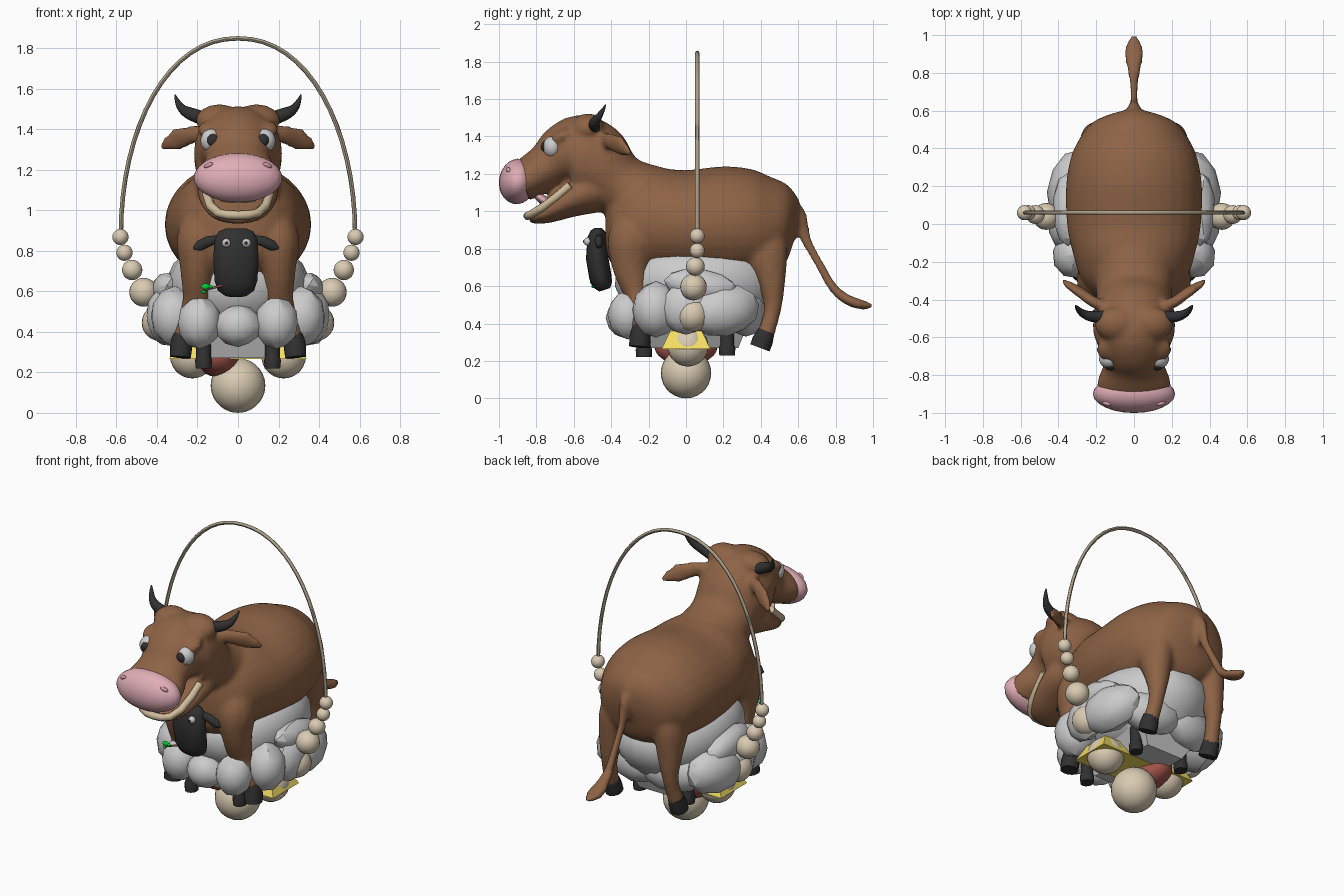
import bpy, bmesh, math
from mathutils import Vector, Matrix, Euler

BROWN, PINK = (.27, .125, .06, 1), (.75, .42, .47, 1)
BEAD, TAN, DARK = (.70, .60, .45, 1), (.62, .50, .33, 1), (.03, .03, .03, 1)
CORD, RED, YELLOW, GREEN = (.40, .34, .25, 1), (.36, .09, .07, 1), (.9, .72, .12, 1), (0, .6, .04, 1)
mats = {}


def dense(rings, steps=4):
    """Catmull-Rom refinement of a ring list."""
    out, n = [], len(rings)
    for i in range(n - 1):
        a, b, c, d = (rings[max(0, min(n - 1, i + k))] for k in (-1, 0, 1, 2))
        for s in range(steps):
            t = s / steps
            out.append(tuple(.5 * (2 * q + (r - p) * t + (2 * p - 5 * q + 4 * r - u) * t * t
                                   + (3 * q - p - 3 * r + u) * t ** 3) for p, q, r, u in zip(a, b, c, d)))
    return out + [rings[-1]]


def loft(bm, rings, n=16, ref=(1, 0, 0), along=None):
    """Closed tube through rings (x, y, z, side radius, other radius)."""
    pts = [Vector(r[:3]) for r in rings]
    loops = []
    for i, r in enumerate(rings):
        t = Vector(along) if along else (pts[min(i + 1, len(pts) - 1)] - pts[max(i - 1, 0)]).normalized()
        side = Vector(ref)
        side = (side - side.dot(t) * t).normalized()
        up = t.cross(side)
        loops.append([bm.verts.new(pts[i] + side * r[3] * math.cos(a) + up * r[4] * math.sin(a))
                      for a in (2 * math.pi * k / n for k in range(n))])
    for a, b in zip(loops, loops[1:]):
        for k in range(n):
            bm.faces.new((a[k], a[(k + 1) % n], b[(k + 1) % n], b[k]))
    bm.faces.new(loops[0])
    bm.faces.new(loops[-1])


def ball(bm, c, r, rot=(0, 0, 0), ico=0):
    m = Matrix.LocRotScale(Vector(c), Euler(rot), Vector(r))
    if ico:
        bmesh.ops.create_icosphere(bm, subdivisions=ico, radius=1, matrix=m)
    else:
        bmesh.ops.create_uvsphere(bm, u_segments=24, v_segments=14, radius=1, matrix=m)


def frustum(bm, lo, hi, z0, z1, cy=0):
    vs = [[bm.verts.new((sx * h[0], cy + sy * h[1], z))
           for sx, sy in ((-1, -1), (1, -1), (1, 1), (-1, 1))] for h, z in ((lo, z0), (hi, z1))]
    for k in range(4):
        j = (k + 1) % 4
        bm.faces.new((vs[0][k], vs[0][j], vs[1][j], vs[1][k]))
    bm.faces.new(vs[0])
    bm.faces.new(vs[1])


def finish(name, bm, color=None, angle=45):
    bmesh.ops.recalc_face_normals(bm, faces=bm.faces[:])
    me = bpy.data.meshes.new(name)
    bm.to_mesh(me)
    bm.free()
    me.shade_smooth()
    me.set_sharp_from_angle(angle=math.radians(angle))
    ob = bpy.data.objects.new(name, me)
    bpy.context.collection.objects.link(ob)
    if color:
        if color not in mats:
            mats[color] = bpy.data.materials.new("color_%d" % len(mats))
            mats[color].diffuse_color = color
        me.materials.append(mats[color])
    return ob


def flip(rings, s):
    return [(s * r[0],) + tuple(r[1:]) for r in rings]


def part(name, color, rings, n=16, ref=(1, 0, 0), both=False):
    bm = bmesh.new()
    for s in ((1, -1) if both else (1,)):
        loft(bm, flip(rings, s), n, ref)
    return finish(name, bm, color)


def balls(name, color, items, both=False, ico=0, angle=45):
    bm = bmesh.new()
    for c, r, *rot in items:
        for s in ((1, -1) if both and c[0] else (1,)):
            e = rot[0] if rot else (0, 0, 0)
            ball(bm, (s * c[0], c[1], c[2]), r, (e[0], s * e[1], s * e[2]), ico)
    return finish(name, bm, color, angle)


# cow: torso, neck, upper head, jaw, tail, legs and ears fused into one skin
cow = bmesh.new()
loft(cow, dense([(0, y, z, a, b) for y, z, a, b in (
    (-.43, .92, .08, .1), (-.4, .92, .18, .2), (-.3, .93, .275, .27), (-.15, .94, .325, .29),
    (0, .93, .355, .29), (.2, .93, .36, .31), (.35, .93, .335, .295), (.45, .92, .29, .265),
    (.53, .935, .23, .215), (.575, .97, .145, .135), (.605, 1.0, .04, .06))]), 32, along=(0, 1, 0))
loft(cow, dense([(0, y, z, a, b) for y, z, a, b in (
    (-.1, .98, .24, .25), (-.25, 1.07, .22, .2), (-.37, 1.15, .2, .17), (-.48, 1.24, .215, .22),
    (-.58, 1.3, .215, .22), (-.66, 1.295, .185, .17), (-.74, 1.245, .16, .125),
    (-.82, 1.19, .19, .115), (-.89, 1.15, .2, .105))]), 24)
loft(cow, dense([(0, y, z, a, b) for y, z, a, b in (
    (-.42, 1.14, .17, .13), (-.54, 1.1, .2, .12), (-.64, 1.05, .19, .09),
    (-.74, .995, .155, .06), (-.81, .97, .11, .038), (-.84, .965, .07, .025))]), 20)
loft(cow, dense([(0, .56, 1.03, .035, .04), (0, .6, .98, .035, .045), (0, .625, .9, .028, .035),
                 (0, .65, .83, .022, .028), (0, .70, .74, .022, .025), (0, .78, .6, .03, .025),
                 (0, .85, .535, .045, .028), (0, .92, .505, .052, .028), (0, .975, .495, .03, .02),
                 (0, 1.0, .49, .012, .012)], 3), 12)
for s in (1, -1):
    loft(cow, dense(flip([(.16, -.24, .98, .09, .1), (.19, -.29, .85, .115, .13), (.2, -.295, .7, .085, .1),
                          (.205, -.265, .55, .07, .065), (.25, -.25, .45, .055, .05),
                          (.28, -.24, .36, .045, .045)], s)), 14)
    loft(cow, dense(flip([(.15, .38, .97, .08, .1), (.19, .42, .8, .095, .125), (.205, .455, .64, .075, .08),
                          (.215, .465, .5, .05, .05), (.222, .445, .4, .045, .045),
                          (.23, .42, .33, .05, .05)], s)), 14)
    loft(cow, flip([(.13, -.45, 1.39, .035, .03), (.22, -.41, 1.375, .03, .045), (.30, -.35, 1.35, .026, .058),
                    (.35, -.32, 1.325, .02, .035), (.38, -.295, 1.305, .01, .012)], s), 12, (0, 1, 0))
    ball(cow, (s * .13, -.665, 1.4), (.07, .07, .035), (.5, 0, 0))
    ball(cow, (s * .1, -.53, 1.45), (.11, .09, .072), (.2, s * .1, 0))
skin = finish("cow_skin", cow, BROWN, 180)
rm = skin.modifiers.new("fuse", 'REMESH')
rm.mode, rm.voxel_size, rm.use_smooth_shade = 'VOXEL', .014, True
sm = skin.modifiers.new("soften", 'SMOOTH')
sm.factor, sm.iterations = .5, 8

# cow face
balls("muzzle", PINK, [((0, -.9, 1.16), (.218, .1, .122), (-.15, 0, 0))])
balls("nostrils", (.62, .33, .38, 1), [((.145, -.95, 1.222), (.025, .012, .012), (0, .4, .3))], True)
balls("cow_eyes", None, [((.13, -.715, 1.343), (.055, .05, .058))], True)
balls("cow_pupils", DARK, [((.124, -.753, 1.345), (.031, .022, .031))], True)
lip = [(.165, -.62, 1.14), (.155, -.69, 1.08), (.135, -.77, 1.02), (.095, -.825, .985), (.05, -.843, .977)]
path = lip + [(0, -.847, .975)] + [(-x, y, z) for x, y, z in reversed(lip)]
part("lower_lip", TAN, [p + (.022, .022) for p in path], 10, (0, 0, 1))
balls("tongue", PINK, [((0, -.75, 1.05), (.09, .095, .026), (-.65, 0, 0))])
part("horns", DARK, dense([(.13, -.49, 1.44, .034, .035), (.225, -.49, 1.472, .028, .032),
                           (.275, -.47, 1.5, .02, .022), (.3, -.445, 1.54, .011, .012),
                           (.31, -.43, 1.57, .003, .003)], 3), 12, (0, 1, 0), True)

# cow hooves
part("rear_hooves", DARK, [(.23, .43, .36, .048, .045), (.23, .41, .31, .055, .056),
                           (.23, .395, .27, .055, .055)], 12, both=True)
part("front_hooves", DARK, [(.275, -.235, .4, .045, .045), (.28, -.245, .33, .055, .056),
                            (.285, -.25, .275, .052, .055)], 12, both=True)

# sheep wool: rounded barrel, flat belly and surrounding tufts
part("sheep_body", None, [(0, .07, z, .36 * s, .46 * s) for z, s in (
    (.36, .4), (.39, .62), (.45, .78), (.52, .9), (.6, .98), (.68, .96), (.74, .88), (.78, .74), (.795, .4))], 20)
bm = bmesh.new()
frustum(bm, (.13, .24), (.22, .3), .27, .42, .04)
finish("sheep_belly", bm, None, 20)
balls("wool_tufts", None, [
    ((0, -.33, .43), (.115, .1, .105)), ((.19, -.31, .445), (.11, .11, .13)),
    ((.31, -.16, .475), (.12, .13, .15), (0, 0, .5)), ((.365, .0, .48), (.09, .14, .14)),
    ((.34, .2, .47), (.115, .2, .14), (.15, 0, .25)), ((.14, .32, .46), (.2, .11, .13), (0, 0, -.2)),
    ((.35, .08, .6), (.08, .2, .09), (-.15, 0, 0))], True, 2, 24)

# sheep head, ears, eyes and legs
part("sheep_head", DARK, [(-.01, y, z, a, b) for y, z, a, b in (
    (-.47, .91, .05, .02), (-.47, .895, .085, .038), (-.475, .86, .106, .052), (-.475, .75, .112, .06),
    (-.458, .65, .105, .06), (-.443, .605, .09, .05), (-.435, .58, .055, .03))], 20)
bm = bmesh.new()
for s in (1, -1):
    loft(bm, [(-.01 + s * x, -.465, z, a, b) for x, z, a, b in (
        (.08, .86, .02, .02), (.14, .845, .025, .028), (.18, .825, .02, .028), (.21, .81, .006, .008))], 10, (0, 1, 0))
finish("sheep_ears", bm, DARK)
balls("sheep_eyes", None, [((x, -.525, .838), (.022,) * 3) for x in (-.058, .042)])
balls("sheep_pupils", DARK, [((x, -.544, .838), (.008,) * 3) for x in (-.056, .04)])
for name, y, z in (("sheep_front_legs", -.225, .22), ("sheep_rear_legs", .22, .23)):
    part(name, DARK, [(.17, y, .44, .036, .036), (.17, y, z + .06, .036, .036),
                      (.17, y, z + .04, .042, .044), (.17, y, z, .038, .042)], 12, both=True)

# sprig in the sheep's mouth
part("sprig_stem", RED, [(-.07, -.49, .632, .006, .006), (-.16, -.5, .607, .006, .006)], 8, (0, 1, 0))
balls("sprig_leaves", GREEN, [((-.16, -.5, .623), (.022, .013, .015)), ((-.17, -.495, .597), (.012, .01, .008)),
                              ((-.135, -.5, .622), (.012, .01, .008))])

# ornaments below the belly
bm = bmesh.new()
frustum(bm, (.34, .13), (.29, .085), .265, .36)
finish("yellow_base", bm, YELLOW, 20)
balls("red_dome", RED, [((-.11, 0, .28), (.12, .17, .1), (0, .5, 0))])

# bead string and hanging cord
balls("beads", BEAD, [(c, (r, r, r)) for c, r in (
    ((0, 0, .135), .135), ((.225, .01, .28), .11), ((.385, .035, .445), .09), ((.465, .04, .595), .071),
    ((.522, .05, .705), .05), ((.56, .06, .79), .04), ((.58, .06, .868), .04))], True)
arc = [math.pi * i / 32 for i in range(33)]
part("hanging_cord", CORD, [(math.copysign(abs(math.cos(a)) ** .93, math.cos(a)) * .578, .06,
                             .88 + .968 * math.sin(a), .011, .011) for a in arc], 8, (0, 1, 0))
